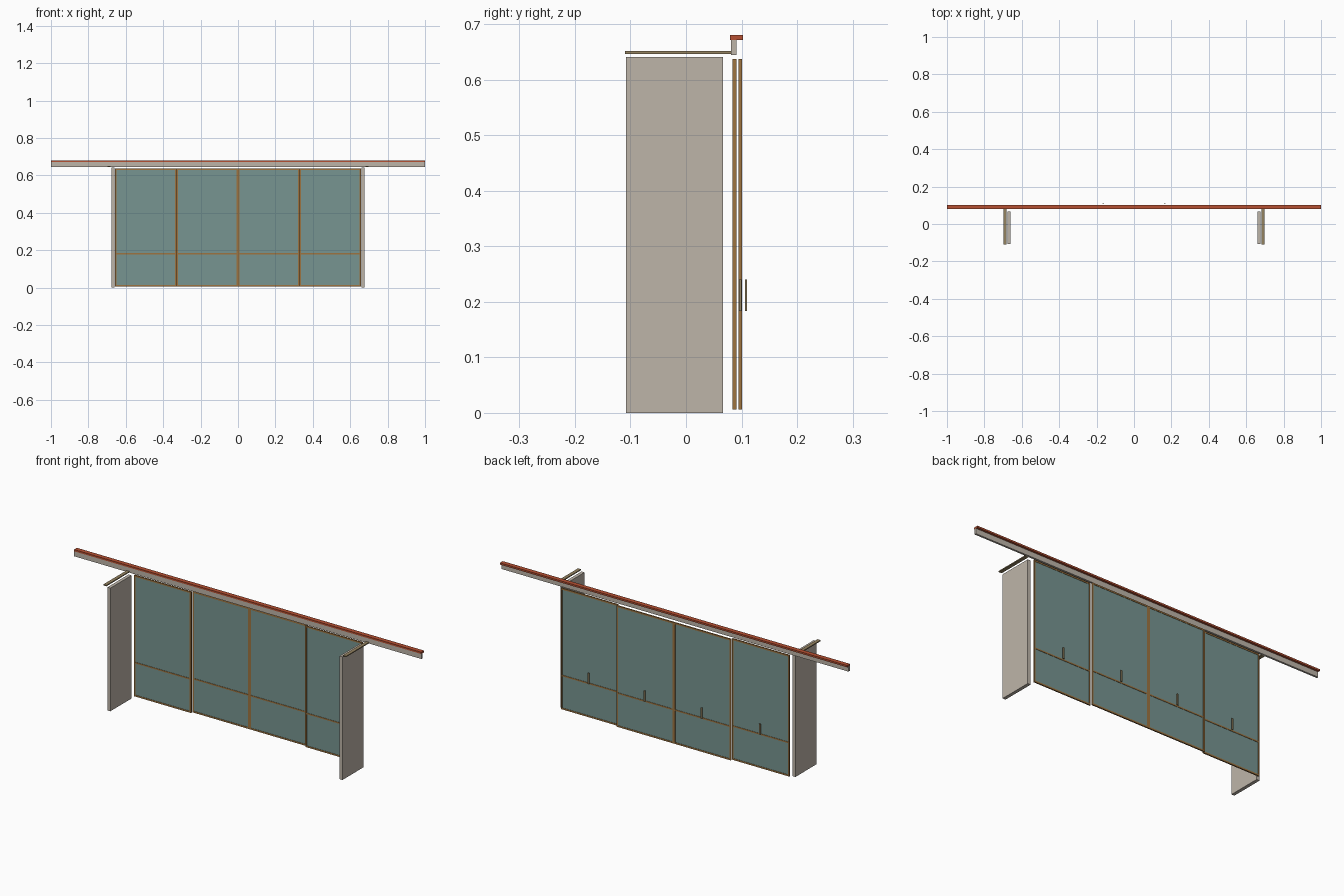
import bpy

if "Cube" in bpy.data.objects:
    bpy.data.objects.remove(bpy.data.objects["Cube"])


def material(name, rgb):
    m = bpy.data.materials.new(name)
    lin = [((c / 255 + 0.055) / 1.055) ** 2.4 for c in rgb]
    m.diffuse_color = (*lin, 1)
    m.use_nodes = True
    m.node_tree.nodes["Principled BSDF"].inputs["Base Color"].default_value = m.diffuse_color
    return m


STONE = material("warm_grey", (190, 181, 169))
RED = material("brick_red", (182, 80, 50))
GLASS = material("teal_glass", (119, 149, 145))
WOOD = material("brown_frame", (158, 116, 64))
OLIVE = material("olive_brown", (148, 130, 96))


def boxes(name, mat, parts):
    """One object made of boxes, each given as (x0, x1, y0, y1, z0, z1)."""
    verts, faces = [], []
    for x0, x1, y0, y1, z0, z1 in parts:
        n = len(verts)
        verts += [(x, y, z) for z in (z0, z1)
                  for x, y in ((x0, y0), (x1, y0), (x1, y1), (x0, y1))]
        faces += [(n + 3, n + 2, n + 1, n), (n + 4, n + 5, n + 6, n + 7)]
        faces += [(n + i, n + (i + 1) % 4, n + 4 + (i + 1) % 4, n + 4 + i)
                  for i in range(4)]
    mesh = bpy.data.meshes.new(name)
    mesh.from_pydata(verts, [], faces)
    mesh.materials.append(mat)
    ob = bpy.data.objects.new(name, mesh)
    bpy.context.collection.objects.link(ob)
    return ob


# Overhead rail: fascia board with a red cap
boxes("fascia_board", STONE, [(-1, 1, 0.081, 0.091, 0.644, 0.671)])
boxes("rail_cap", RED, [(-1, 1, 0.079, 0.1025, 0.671, 0.68)])

# Side walls and the thin strips above them
for side, label in ((-1, "left"), (1, "right")):
    xs = sorted((side * 0.660, side * 0.677))
    boxes(label + "_side_wall", STONE, [(*xs, -0.108, 0.067, 0, 0.641)])
    xs = sorted((side * 0.681, side * 0.699))
    boxes(label + "_top_strip", OLIVE, [(*xs, -0.11, 0.081, 0.646, 0.651)])

# Four sliding doors: outer pair on the front track, inner pair on the back one
Z0, Z1, W, F = 0.006, 0.637, 0.329, 0.008
for i in range(4):
    x0 = -0.658 + i * W
    x1 = x0 + W
    y0 = 0.0945 if i in (1, 2) else 0.084
    y1 = y0 + 0.0065
    yc = (y0 + y1) / 2
    boxes(f"door_frame_{i + 1}", WOOD, [
        (x0, x0 + F, y0, y1, Z0, Z1),
        (x1 - F, x1, y0, y1, Z0, Z1),
        (x0 + F, x1 - F, y0, y1, Z0, Z0 + F),
        (x0 + F, x1 - F, y0, y1, Z1 - F, Z1),
        (x0 + F, x1 - F, y0, y1, 0.178, 0.185),
    ])
    boxes(f"door_glass_{i + 1}", GLASS,
          [(x0 + F, x1 - F, yc - 0.0015, yc + 0.0015, Z0 + F, Z1 - F)])
    # Upright pull handle on the back
    xc = (x0 + x1) / 2
    boxes(f"door_handle_{i + 1}", OLIVE,
          [(xc - 0.004, xc + 0.004, y1 + 0.005, y1 + 0.009, 0.183, 0.24)])
